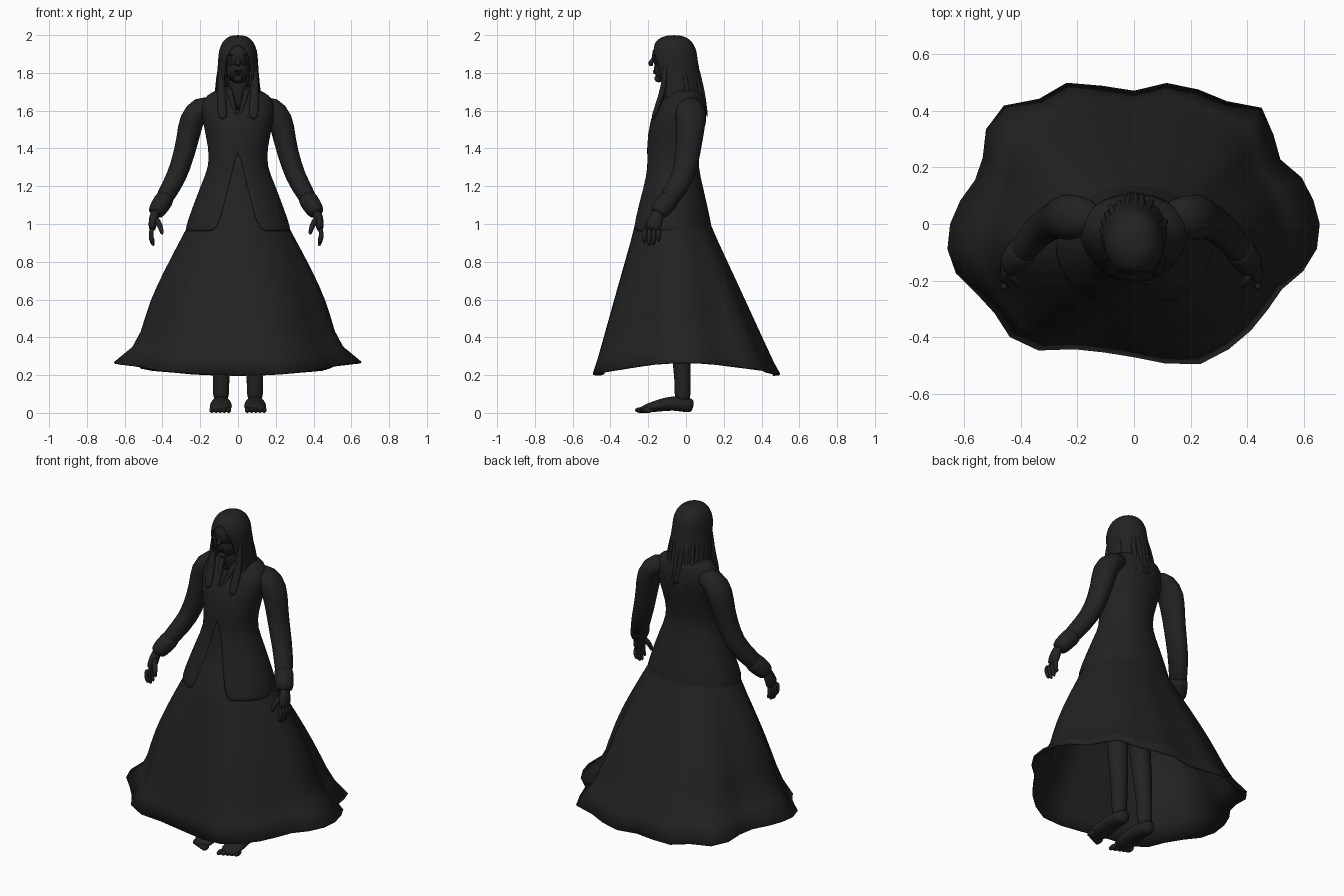
import bpy, bmesh, math, random
from mathutils import Vector, Matrix

random.seed(4)
if bpy.data.objects.get("Cube"):
    bpy.data.objects.remove(bpy.data.objects["Cube"])

charcoal = bpy.data.materials.new("charcoal")
charcoal.use_nodes = True
tone = (0.016, 0.016, 0.016, 1)
charcoal.diffuse_color = tone
charcoal.node_tree.nodes["Principled BSDF"].inputs["Base Color"].default_value = tone

PAIR = dict(mirror=True)
ARM = dict(mirror=True, shift=-.01)


def publish(name, bm, mirror=False, thick=0, smooth=0, shift=0):
    """Turn a bmesh into a smooth-shaded object with its modifiers."""
    bmesh.ops.recalc_face_normals(bm, faces=bm.faces)
    mesh = bpy.data.meshes.new(name)
    bm.to_mesh(mesh)
    bm.free()
    mesh.materials.append(charcoal)
    for face in mesh.polygons:
        face.use_smooth = True
    obj = bpy.data.objects.new(name, mesh)
    bpy.context.collection.objects.link(obj)
    obj.location.x = shift
    if mirror:
        obj.modifiers.new("mirror", "MIRROR").use_mirror_merge = False
    if thick:
        solid = obj.modifiers.new("thickness", "SOLIDIFY")
        solid.thickness = thick
    if smooth:
        rounding = obj.modifiers.new("rounding", "SUBSURF")
        rounding.levels = rounding.render_levels = smooth


def skin(name, rings, closed=True, caps=False, **options):
    """Join a list of rings with quads."""
    bm = bmesh.new()
    rows = [[bm.verts.new(point) for point in ring] for ring in rings]
    count = len(rows[0])
    for low, high in zip(rows, rows[1:]):
        for i in range(count if closed else count - 1):
            j = (i + 1) % count
            bm.faces.new((low[i], low[j], high[j], high[i]))
    if caps:
        bm.faces.new(rows[0])
        bm.faces.new(rows[-1])
    bmesh.ops.remove_doubles(bm, verts=bm.verts, dist=.0005)
    publish(name, bm, **options)


def tube(name, path, flat=(1, 1), ref=(0, 1, 0), sides=10, **options):
    """Follow (x, y, z, radius) points; flat scales the thickness from start to end."""
    spots = [Vector(point[:3]) for point in path]
    last = len(spots) - 1
    rings = []
    for i, spot in enumerate(spots):
        along = (spots[min(i + 1, last)] - spots[max(i - 1, 0)]).normalized()
        wide = (Vector(ref) - along * along.dot(Vector(ref))).normalized()
        thin = along.cross(wide) * (flat[0] + (flat[1] - flat[0]) * i / last)
        turns = [math.tau * k / sides for k in range(sides)]
        rings.append([spot + path[i][3] * (wide * math.cos(t) + thin * math.sin(t)) for t in turns])
    skin(name, rings, caps=True, smooth=1, **options)


def open_ring(z, rx, ry, cy, gap, sides=28):
    """A level ring with a gap of the given half width at the front."""
    start = math.asin(min(gap / rx, 1))
    angles = [start + (math.tau - start - start) * k / sides for k in range(sides + 1)]
    return [(rx * math.sin(a), cy - ry * math.cos(a), z) for a in angles]


def ball(name, centre, size, **options):
    bm = bmesh.new()
    place = Matrix.Translation(centre) @ Matrix.Diagonal((*size, 1))
    bmesh.ops.create_uvsphere(bm, u_segments=20, v_segments=12, radius=1, matrix=place)
    publish(name, bm, **options)


# Skirt: waist ellipse widening into a hem with uneven folds
folds = [0, -.02, -.04, -.09, -.02, .07, 0, .01, .01, -.06, -.01, .06,
         .02, .09, .04, -.06, -.09, -.05, -.01, .02, .02, -.02, -.02, .04,
         .03, -.06, -.08, -.06, 0, .05, .02, -.02, -.06, -.08, -.03, 0]


def skirt_ring(t):
    ring = []
    for k, fold in enumerate(folds):
        a = math.tau * k / len(folds)
        c, s = math.cos(a), math.sin(a)
        reach = t - .15 * c * c * math.sin(math.pi * t ** 4)
        waist = Vector((.26 * c, .2 * s - .07, 1))
        hem = Vector((.655 * c * (1 + fold), .5 * s * (1 + fold), 0))
        point = waist.lerp(hem, reach)
        point.z = 1 - t * (.8 - .07 * c * c)
        ring.append(point)
    return ring


def waistband_ring(z):
    size = .45 + .55 * ((1.4 - z) / .4) ** 1.7
    angles = [math.tau * k / len(folds) for k in range(len(folds))]
    return [(.25 * size * math.cos(a), .19 * size * math.sin(a) - .07, z) for a in angles]


rings = [waistband_ring(z) for z in (1.4, 1.3, 1.2, 1.1)] + [skirt_ring(k / 9) for k in range(10)]
skin("skirt", rings, thick=.01)

# Jacket: parted below the waist and again at the neck
rings = []
for z, rx, ry, cy in [(.96, .27, .21, -.08), (1, .265, .205, -.08), (1.2, .19, .15, -.07), (1.3, .145, .125, -.07),
                      (1.4, .145, .13, -.07), (1.55, .18, .145, -.04), (1.63, .19, .115, -.02),
                      (1.68, .16, .09, 0), (1.7, .1, .08, -.01), (1.73, .065, .07, -.03)]:
    gap = max(0, .25 * (1.38 - z), .3 * (z - 1.61)) + .02 * (z < 1)
    rings.append(open_ring(z, rx, ry, cy, gap))
skin("jacket", rings, closed=False, thick=.01, smooth=1)
tube("lapel", [(.05, -.06, 1.73, .01), (.04, -.12, 1.68, .01), (.01, -.175, 1.57, .005)], flat=(2, 1), **PAIR)

# Sleeves and cuffs
tube("sleeve", [(.1, .02, 1.63, .05), (.19, .025, 1.625, .08), (.24, .025, 1.55, .085), (.255, .02, 1.45, .07),
                (.295, 0, 1.3, .065), (.335, -.03, 1.21, .06), (.42, -.14, 1.07, .05)],
     flat=(.8, .9), sides=14, **ARM)
tube("cuff", [(.37, -.08, 1.15, .05), (.38, -.09, 1.13, .06), (.42, -.14, 1.07, .055), (.43, -.15, 1.05, .04)],
     flat=(.9, .9), sides=14, **ARM)

# Hands with curled fingers
tube("palm", [(.42, -.14, 1.08, .03), (.44, -.16, 1.03, .04), (.445, -.18, .96, .055)], flat=(.9, .4), **ARM)
for k, length in enumerate((.075, .09, .085, .065)):
    y = .025 * k - .22
    tube(f"finger_{k + 1}", [(.445, y, .98, .014), (.455, y, .97 - length / 2, .014),
                             (.435, y, .97 - length, .01)], sides=8, **ARM)
tube("thumb", [(.43, -.17, 1.04, .018), (.4, -.21, .99, .016), (.39, -.22, .94, .01)], sides=8, **ARM)

# Legs and bare feet
tube("leg", [(.09, -.02, .04, .05), (.09, -.015, .15, .042), (.085, -.03, .4, .06), (.08, -.05, .55, .06),
             (.08, -.07, 1, .09)], **PAIR)
tube("foot", [(.09, .04, .035, .025), (.09, .02, .04, .045), (.09, -.07, .055, .055), (.09, -.15, .037, .065),
              (.095, -.25, .016, .06)], flat=(1.2, .3), ref=(1, 0, 0), **PAIR)
for k in range(5):
    ball(f"toe_{k + 1}", (.05 + .022 * k, .01 * k - .24, .015), (.014, .03, .015), **PAIR)

# Neck, head and face
tube("neck", [(0, -.01, 1.6, .06), (0, -.03, 1.7, .055), (0, -.05, 1.8, .055)], sides=14)
ball("skull", (0, -.065, 1.89), (.082, .115, .1))
ball("jaw", (0, -.09, 1.82), (.064, .08, .075))
ball("chin", (0, -.145, 1.77), (.025, .022, .02))
tube("nose", [(0, -.17, 1.89, .006), (0, -.18, 1.865, .01), (0, -.19, 1.85, .017), (0, -.18, 1.835, .01)], sides=8)
ball("eye", (.03, -.162, 1.875), (.015, .007, .007), **PAIR)
ball("brow", (.03, -.165, 1.895), (.022, .008, .005), **PAIR)
for part, z in (("upper_lip", 1.81), ("lower_lip", 1.8)):
    ball(part, (0, -.163, z), (.022, .012, .006))

# Long hair: a dome running down into a sheet open at the face
rings = []
for k in range(7):
    e = math.pi / 2 * (1 - k / 7)
    z = 1.88 + .12 * math.sin(e)
    spread = max(math.cos(e) ** .75, .001)
    rings.append(open_ring(z, .105 * spread, .125 * spread, -.065, .24 * math.sqrt(max(0, 1.952 - z))))
for k in range(7):
    t = k / 6
    rings.append(open_ring(1.88 - .3 * t, .105 + .02 * t, .125, .055 * t - .065, .065 + .035 * t))
skin("hair", rings, closed=False, thick=.012, smooth=1)

# Loose locks over the chest and down the back
tube("front_lock", [(.085, -.11, 1.86, .015), (.09, -.11, 1.74, .022), (.085, -.15, 1.62, .028),
                    (.08, -.18, 1.55, .025)], ref=(1, 0, 0), flat=(1, .4), **PAIR)
for k in range(13):
    a = math.pi * (k + .5) / 13
    c, s = math.cos(a), math.sin(a)
    drop = random.uniform(.3, .39)
    path = []
    for t in (0, .4, .7, 1):
        bend = random.uniform(-.015, .015) * t
        path.append(((.09 + .035 * t) * c + bend, (.11 + .02 * t) * s + .05 * t - .065,
                     1.9 - drop * t, .004 + .045 * t * (1 - t)))
    tube(f"back_lock_{k + 1}", path, sides=8)
